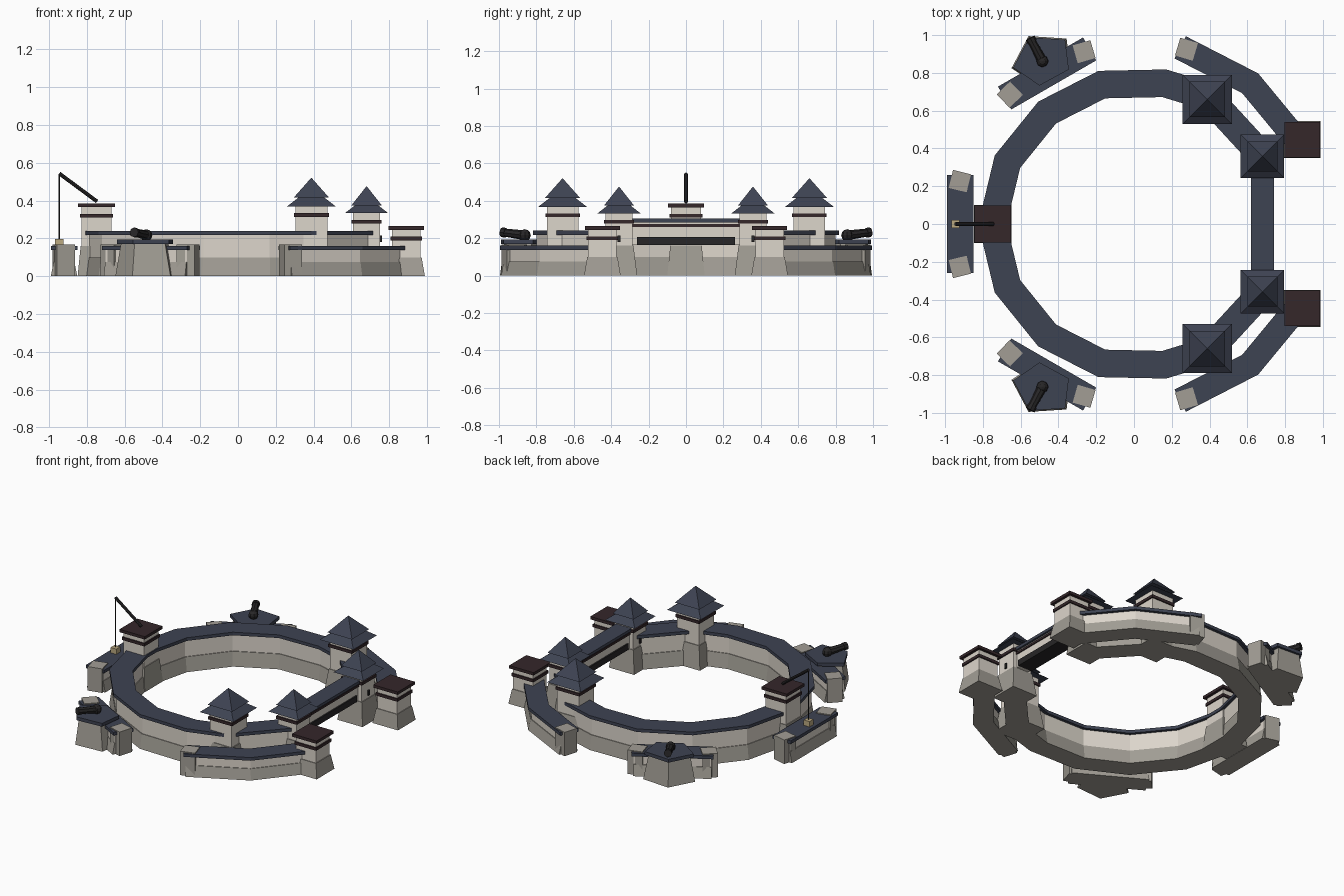
import bpy, bmesh, math
from mathutils import Vector

if "Cube" in bpy.data.objects:
    bpy.data.objects.remove(bpy.data.objects["Cube"])


def material(name, rgb):
    m = bpy.data.materials.new(name)
    m.diffuse_color = (*rgb, 1)
    m.use_nodes = True
    m.node_tree.nodes["Principled BSDF"].inputs["Base Color"].default_value = m.diffuse_color
    return m


ROOF = material("slate", (0.048, 0.056, 0.085))
RED = material("dark_red", (0.035, 0.02, 0.023))
CREAM = material("plaster", (0.72, 0.67, 0.6))
STONE = material("stone", (0.36, 0.34, 0.3))
IRON = material("iron", (0.02, 0.019, 0.02))
WOOD = material("crate_wood", (0.5, 0.4, 0.22))


def loft(name, loops, mat):
    """Skin a list of equal-length loops and cap both ends."""
    bm = bmesh.new()
    rows = [[bm.verts.new(p) for p in lp] for lp in loops]
    n = len(rows[0])
    for a, b in zip(rows, rows[1:]):
        for i in range(n):
            j = (i + 1) % n
            bm.faces.new((a[i], a[j], b[j], b[i]))
    bm.faces.new(rows[0])
    bm.faces.new(rows[-1])
    bmesh.ops.recalc_face_normals(bm, faces=bm.faces)
    me = bpy.data.meshes.new(name)
    bm.to_mesh(me)
    bm.free()
    me.materials.append(mat)
    ob = bpy.data.objects.new(name, me)
    bpy.context.collection.objects.link(ob)
    return ob


def block(name, c, levels, mat, angle=0):
    """Square tower section: levels are (half width, z)."""
    loops = []
    for h, z in levels:
        loops.append([(c[0] + h * math.sqrt(2) * math.cos(angle + math.pi / 4 + k * math.pi / 2),
                       c[1] + h * math.sqrt(2) * math.sin(angle + math.pi / 4 + k * math.pi / 2), z)
                      for k in range(4)])
    return loft(name, loops, mat)


def sweep(name, path, levels, mat, trim=0.0):
    """Mitred wall along a path: levels are (half width, z)."""
    pts = [Vector(p) for p in path]
    pts[0] += (pts[1] - pts[0]).normalized() * trim
    pts[-1] += (pts[-2] - pts[-1]).normalized() * trim
    loops = []
    for i, p in enumerate(pts):
        d0 = (p - pts[i - 1]).normalized() if i else (pts[1] - p).normalized()
        d1 = (pts[i + 1] - p).normalized() if i < len(pts) - 1 else d0
        t = (d0 + d1).normalized()
        nrm = Vector((-t.y, t.x)) / t.dot(d1)
        left = [(*(p + nrm * h), z) for h, z in levels]
        right = [(*(p - nrm * h), z) for h, z in reversed(levels)]
        loops.append(left + right)
    return loft(name, loops, mat)


def wall(name, path, top, split, w, trim=0.0):
    sweep(name + "_base", path, [(w, 0), (w - 0.015, split)], STONE, trim)
    sweep(name + "_upper", path, [(w - 0.02, split), (w - 0.02, top - 0.02)], CREAM, trim)
    sweep(name + "_roof", path, [(w, top - 0.022), (w, top)], ROOF)


def rod(name, a, b, r1, r2, mat, sides=8):
    a, b = Vector(a), Vector(b)
    bpy.ops.mesh.primitive_cone_add(vertices=sides, radius1=r1, radius2=r2,
                                    depth=(b - a).length, location=(a + b) / 2)
    ob = bpy.context.object
    ob.name = name
    ob.rotation_euler = (b - a).to_track_quat('Z', 'Y').to_euler()
    ob.data.materials.append(mat)


def tower_body(name, c, h, foot, foot_z, eave):
    """Battered foot, plaster shaft, red string course and cornice."""
    block(name + "_foot", c, [(foot, 0), (h + 0.005, foot_z)], STONE)
    block(name + "_shaft", c, [(h, foot_z), (h, eave - 0.035)], CREAM)
    block(name + "_band", c, [(h + 0.008, eave - 0.055), (h + 0.008, eave - 0.035)], RED)
    block(name + "_cornice", c, [(h, eave - 0.035), (h, eave)], CREAM)


def pyramid_tower(name, c, h, foot, eave, e1, e2, z2, apex):
    tower_body(name, c, h, foot, 0.16, eave)
    block(name + "_lower_roof", c, [(e1, eave), (e2 * 0.6, z2 + 0.01)], ROOF)
    block(name + "_upper_roof", c, [(e2, z2), (0.001, apex)], ROOF)


def flat_tower(name, c, h, foot, foot_z, top):
    tower_body(name, c, h, foot, foot_z, top - 0.02)
    block(name + "_cap", c, [(h + 0.018, top - 0.02), (h + 0.018, top)], RED)


# main ring wall, open at the gate
half = [(0.68, 0.36), (0.39, 0.675), (0.16, 0.745), (-0.17, 0.738),
        (-0.46, 0.59), (-0.67, 0.33), (-0.735, 0.06)]
ring = half + [(x, -y) for x, y in reversed(half)]
wall("ring_wall", ring, 0.24, 0.1, 0.073)

# raised gate bridge
gate = [(0.68, -0.33), (0.68, 0.33)]
sweep("gate_bridge", gate, [(0.045, 0.165), (0.045, 0.285)], CREAM)
sweep("gate_bridge_band", gate, [(0.052, 0.26), (0.052, 0.275)], RED)
sweep("gate_bridge_roof", gate, [(0.06, 0.285), (0.06, 0.305)], ROOF)
sweep("gate_beam", [(0.68, -0.262), (0.68, 0.262)], [(0.055, 0.165), (0.055, 0.207)], IRON)

# rear tower with crane
flat_tower("rear_tower", (-0.748, 0), 0.079, 0.1, 0.16, 0.385)
rod("crane_arm", (-0.745, 0, 0.395), (-0.945, 0, 0.543), 0.01, 0.01, IRON)
rod("crane_rope", (-0.945, 0, 0.19), (-0.945, 0, 0.54), 0.003, 0.003, IRON, 4)
block("crate", (-0.945, 0), [(0.022, 0.16), (0.022, 0.197)], WOOD)


def end_block(name, c):
    block(name, c, [(0.049, 0), (0.049, 0.167)], STONE, math.atan2(c[1], c[0]))


def outwork(name, deg):
    """Straight low wall with an end block at each end."""
    a = math.radians(deg)
    r, t = Vector((math.cos(a), math.sin(a))), Vector((-math.sin(a), math.cos(a)))
    wall(name, [r * 0.92 - t * 0.26, r * 0.92 + t * 0.26], 0.16, 0.075, 0.07, 0.012)
    for s in (-1, 1):
        end_block(name + "_end_block", r * 0.922 + t * s * 0.227)


outwork("rear_outwork", 180)

for s, side in ((1, "left"), (-1, "right")):
    # ring towers
    corner, gatehouse = (0.388, s * 0.66), (0.68, s * 0.358)
    pyramid_tower(side + "_corner_tower", corner, 0.084, 0.11, 0.368, 0.13, 0.094, 0.415, 0.52)
    pyramid_tower(side + "_gate_tower", gatehouse, 0.072, 0.097, 0.333, 0.115, 0.08, 0.375, 0.475)
    for x in (0.606, 0.754):
        block(side + "_gate_slit", (x, s * 0.358), [(0.008, 0.18), (0.008, 0.215)], IRON)

    # outer forework and its flat tower
    path = [(0.245, s * 0.935), (0.615, s * 0.745), (0.875, s * 0.43)]
    wall(side + "_forework", path, 0.16, 0.075, 0.066, 0.012)
    end_block(side + "_forework_block", (0.278, s * 0.925))
    flat_tower(side + "_fore_tower", (0.89, s * 0.447), 0.076, 0.098, 0.1, 0.265)

    # gun bastion
    outwork(side + "_outwork", s * 120)
    penta = [(-0.14, -0.05), (-0.055, 0.11), (0.135, 0.098), (0.155, -0.06), (0.0, -0.145)]

    def ring5(k, z):
        return [(-0.5 + k * x, s * (0.878 + k * y), z) for x, y in penta]
    loft(side + "_bastion", [ring5(1.06, 0), ring5(0.85, 0.172)], STONE)
    loft(side + "_bastion_roof", [ring5(1, 0.17), ring5(1, 0.193)], ROOF)
    b, m = Vector((-0.485, s * 0.862, 0.216)), Vector((-0.55, s * 0.985, 0.232))
    rod(side + "_cannon_barrel", b, m, 0.026, 0.021, IRON)
    rod(side + "_cannon_muzzle", b.lerp(m, 0.82), m, 0.026, 0.026, IRON)
    bpy.ops.mesh.primitive_uv_sphere_add(segments=8, ring_count=6, radius=0.032, location=b)
    bpy.context.object.name = side + "_cannon_breech"
    bpy.context.object.data.materials.append(IRON)
